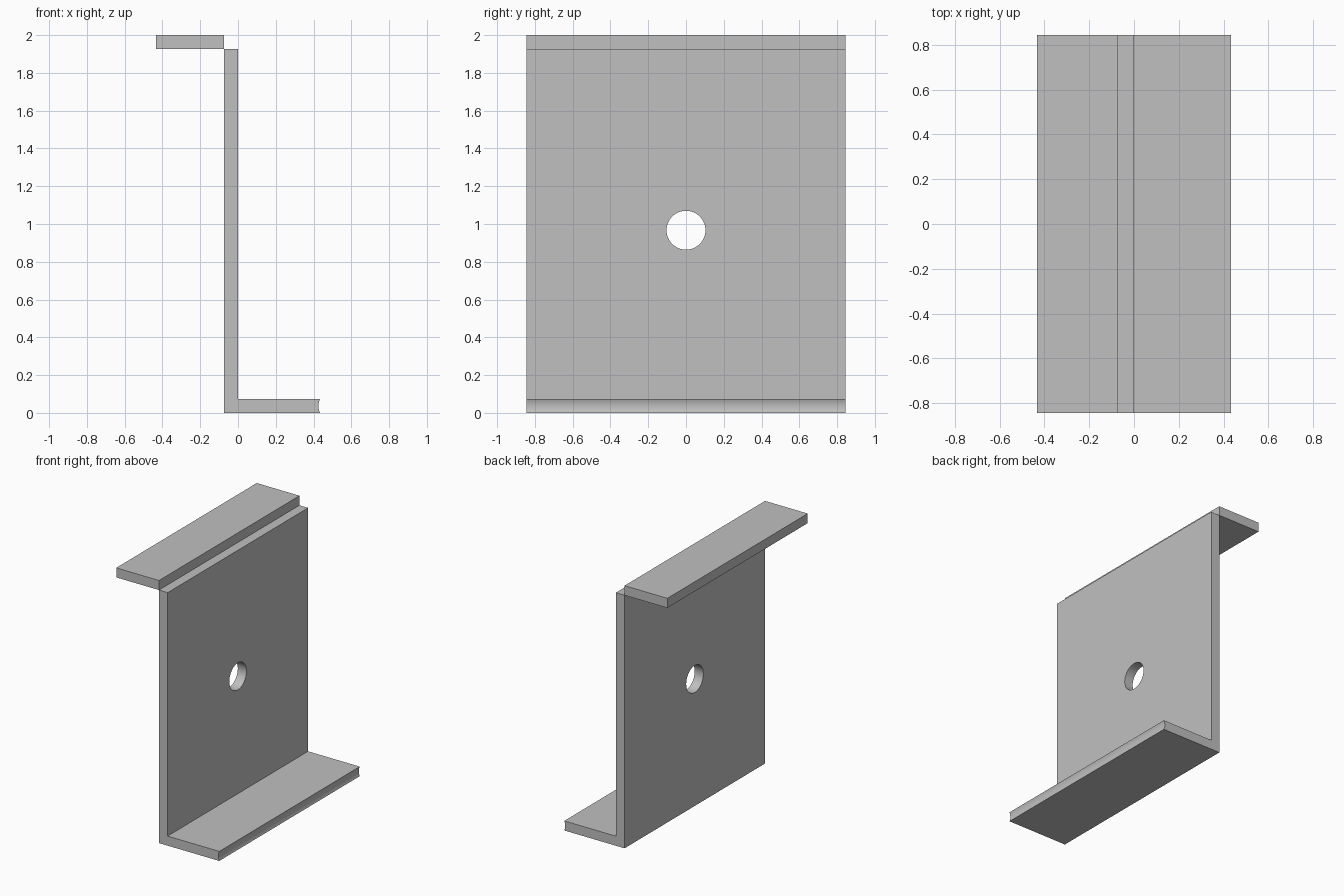
import bpy, bmesh, math

cube = bpy.data.objects.get("Cube")
if cube:
    bpy.data.objects.remove(cube, do_unlink=True)

# Main dimensions
T = 0.073               # sheet thickness
HALF_LEN = 0.845        # half the bracket length along y
HALF_WIDTH = 0.434
HEIGHT = 2.0
WEB_L, WEB_R = -0.074, -0.001

grey = bpy.data.materials.new("silver grey")
grey.use_nodes = True
colour = (0.527, 0.527, 0.527, 1)
grey.diffuse_color = colour
grey.node_tree.nodes["Principled BSDF"].inputs["Base Color"].default_value = colour


def extrude_profile(name, points):
    """Extrude an x-z outline along the whole bracket length."""
    bm = bmesh.new()
    face = bm.faces.new([bm.verts.new((x, -HALF_LEN, z)) for x, z in points])
    grown = bmesh.ops.extrude_face_region(bm, geom=[face])["geom"]
    verts = [g for g in grown if isinstance(g, bmesh.types.BMVert)]
    bmesh.ops.translate(bm, verts=verts, vec=(0, 2 * HALF_LEN, 0))
    bmesh.ops.recalc_face_normals(bm, faces=bm.faces)
    mesh = bpy.data.meshes.new(name)
    bm.to_mesh(mesh)
    bm.free()
    mesh.materials.append(grey)
    obj = bpy.data.objects.new(name, mesh)
    bpy.context.collection.objects.link(obj)
    return obj


# Upright web with the lower flange, whose free edge is slightly hollow
STEPS, DEPTH = 12, 0.008
hollow_edge = [(HALF_WIDTH - DEPTH * (1 - (2 * i / STEPS - 1) ** 2), T * i / STEPS)
               for i in range(STEPS + 1)]
web = extrude_profile("web_and_lower_flange",
                      [(WEB_L, 0)] + hollow_edge +
                      [(WEB_R, T), (WEB_R, HEIGHT - T), (WEB_L, HEIGHT - T)])

# Upper flange, meeting the web along one edge
extrude_profile("upper_flange",
                [(-HALF_WIDTH, HEIGHT - T), (WEB_L, HEIGHT - T),
                 (WEB_L, HEIGHT), (-HALF_WIDTH, HEIGHT)])

# Round hole through the web
bpy.ops.mesh.primitive_cylinder_add(vertices=64, radius=0.103, depth=0.4,
                                    location=(WEB_L, 0, 0.967),
                                    rotation=(0, math.pi / 2, 0))
cutter = bpy.context.object
cutter.name = "hole_cutter"
cutter.hide_render = True
cutter.data.materials.append(grey)
cut = web.modifiers.new("hole", 'BOOLEAN')
cut.operation = 'DIFFERENCE'
cut.solver = 'EXACT'
cut.object = cutter

bpy.ops.object.select_all(action='DESELECT')
web.select_set(True)
bpy.context.view_layer.objects.active = web
bpy.ops.object.modifier_apply(modifier=cut.name)
bpy.data.objects.remove(cutter, do_unlink=True)
bpy.ops.object.shade_smooth_by_angle(angle=math.radians(30))
